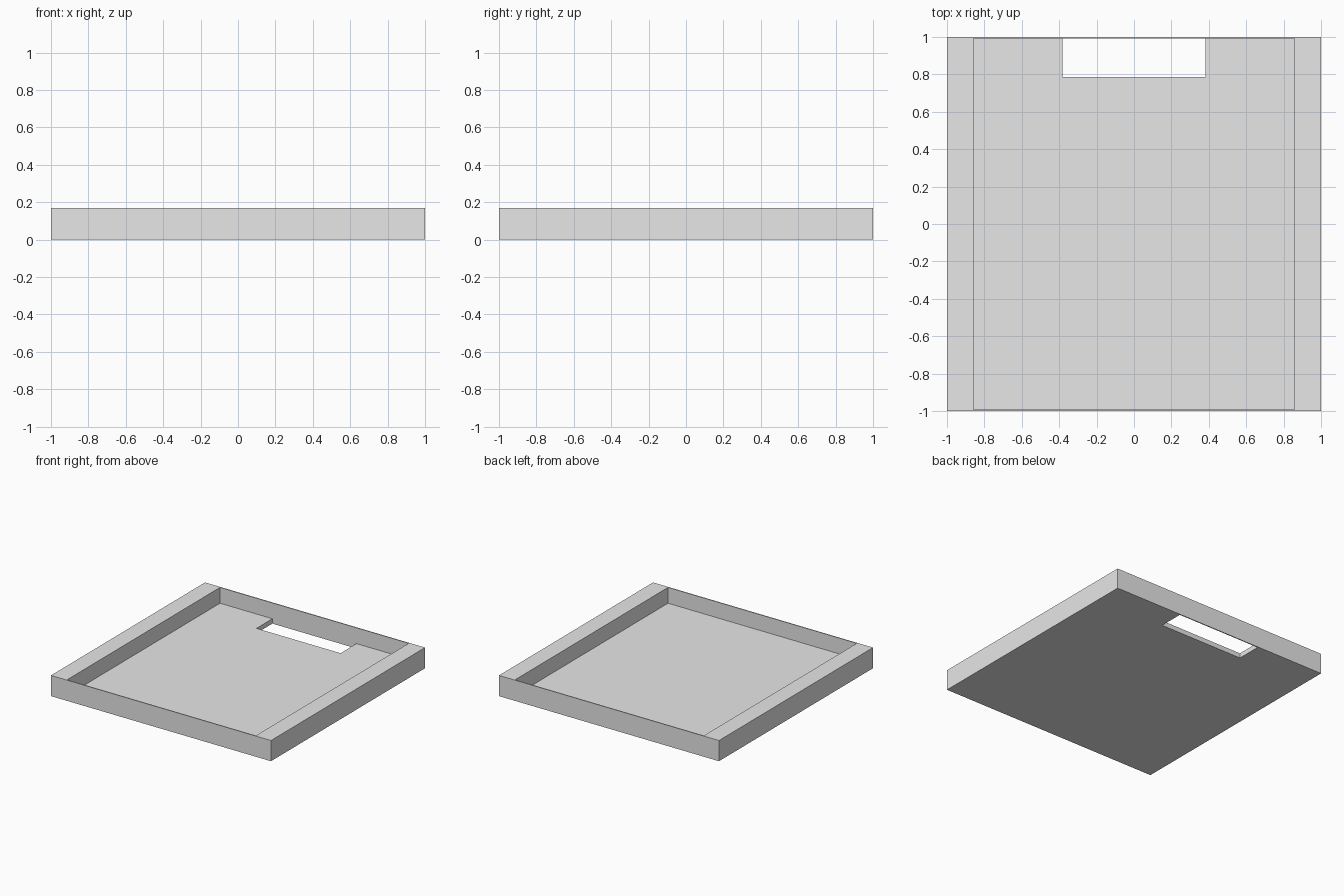
import bpy
import bmesh

cube = bpy.data.objects.get("Cube")
if cube:
    bpy.data.objects.remove(cube, do_unlink=True)

# Overall sizes
HEIGHT = 0.17
FLOOR = 0.04
INNER_X = 0.858
INNER_Y = 0.992
SLOT_X = 0.382
SLOT_Y = 0.786

grey = bpy.data.materials.new("light grey")
grey.use_nodes = True
colour = (0.8, 0.8, 0.8, 1)
grey.diffuse_color = colour
grey.node_tree.nodes["Principled BSDF"].inputs["Base Color"].default_value = colour


def box(name, low, high):
    """Axis-aligned box between two corners."""
    bm = bmesh.new()
    bmesh.ops.create_cube(bm, size=1)
    for v in bm.verts:
        v.co = [h if c > 0 else l for c, l, h in zip(v.co, low, high)]
    mesh = bpy.data.meshes.new(name)
    bm.to_mesh(mesh)
    bm.free()
    mesh.materials.append(grey)
    obj = bpy.data.objects.new(name, mesh)
    bpy.context.collection.objects.link(obj)
    return obj


def cut(target, cutter):
    """Subtract a hidden helper box from the target."""
    mod = target.modifiers.new(cutter.name, "BOOLEAN")
    mod.operation = "DIFFERENCE"
    mod.solver = "EXACT"
    mod.object = cutter
    cutter.hide_render = True
    cutter.hide_set(True)
    cutter.display_type = "WIRE"


# Solid tray block
tray = box("tray", (-1, -1, 0), (1, 1, HEIGHT))

# Hollow: wide side rims, very thin front and back walls
cut(tray, box("hollow_cutter", (-INNER_X, -INNER_Y, FLOOR), (INNER_X, INNER_Y, 1)))

# Slot through the floor against the back wall
cut(tray, box("slot_cutter", (-SLOT_X, SLOT_Y, -1), (SLOT_X, INNER_Y, FLOOR + 0.05)))
